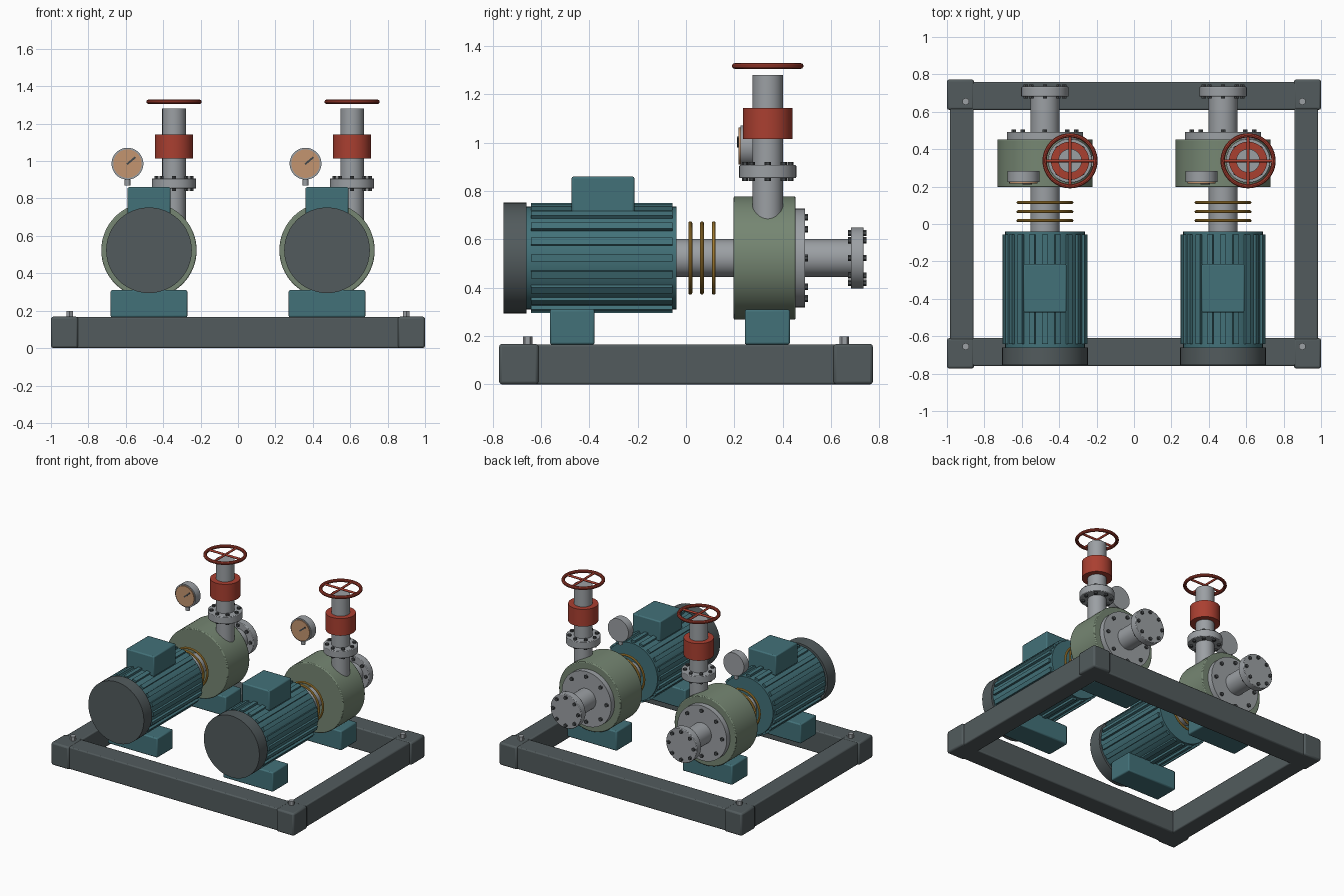
import bpy, bmesh
from math import pi, radians, sin, cos
from mathutils import Matrix, Vector

if "Cube" in bpy.data.objects:
    bpy.data.objects.remove(bpy.data.objects["Cube"])


def material(name, rgb):
    m = bpy.data.materials.new(name)
    m.diffuse_color = (*rgb, 1)
    m.use_nodes = True
    m.node_tree.nodes["Principled BSDF"].inputs["Base Color"].default_value = m.diffuse_color
    return m


IRON = material("dark_iron", (.085, .105, .11))
TEAL = material("teal_paint", (.055, .165, .19))
GREEN = material("green_casting", (.18, .24, .17))
STEEL = material("steel", (.33, .35, .37))
BOLT = material("bolt_steel", (.06, .066, .07))
RED = material("red_paint", (.4, .05, .03))
GOLD = material("yellow_guard", (.6, .33, .05))
TAN = material("gauge_face", (.55, .3, .16))

AXES = {"x": Matrix.Rotation(pi / 2, 4, "Y"), "y": Matrix.Rotation(-pi / 2, 4, "X"),
        "z": Matrix.Identity(4)}


def finish(name, bm, loc, mat, bevel=0):
    me = bpy.data.meshes.new(name)
    bm.to_mesh(me)
    bm.free()
    me.materials.append(mat)
    me.shade_smooth()
    me.set_sharp_from_angle(angle=radians(32))
    ob = bpy.data.objects.new(name, me)
    ob.location = loc
    bpy.context.collection.objects.link(ob)
    if bevel:
        b = ob.modifiers.new("Bevel", "BEVEL")
        b.width, b.segments, b.limit_method = bevel, 2, "ANGLE"
    return ob


def box(name, x, y, z, mat, bevel=.008):
    """Box from (min, max) pairs."""
    bm = bmesh.new()
    bmesh.ops.create_cube(bm, size=1)
    bmesh.ops.scale(bm, verts=bm.verts, vec=(x[1] - x[0], y[1] - y[0], z[1] - z[0]))
    return finish(name, bm, (sum(x) / 2, sum(y) / 2, sum(z) / 2), mat, bevel)


def add_cyl(bm, r, a, b, axis="z", segs=48, pre=Matrix.Identity(4)):
    bmesh.ops.create_cone(bm, cap_ends=True, segments=segs, radius1=r, radius2=r, depth=b - a,
                          matrix=AXES[axis] @ Matrix.Translation((0, 0, (a + b) / 2)) @ pre)


def cyl(name, loc, r, a, b, axis, mat, bevel=0, segs=48):
    """Cylinder running from a to b along an axis through loc."""
    bm = bmesh.new()
    add_cyl(bm, r, a, b, axis, segs)
    return finish(name, bm, loc, mat, bevel)


def bolt_ring(name, loc, ring, r, a, b, axis, count=8):
    bm = bmesh.new()
    for i in range(count):
        t = 2 * pi * i / count
        add_cyl(bm, r, a, b, axis, 6, Matrix.Translation((ring * cos(t), ring * sin(t), 0)))
    return finish(name, bm, loc, BOLT)


def torus(name, loc, R, r, axis, mat, segs=48, sides=10):
    bm = bmesh.new()
    circle = bmesh.ops.create_circle(bm, segments=sides, radius=r,
                                     matrix=Matrix.Translation((R, 0, 0)) @ AXES["y"])
    bmesh.ops.spin(bm, geom=bm.edges[:], cent=(0, 0, 0), axis=(0, 0, 1),
                   angle=2 * pi, steps=segs, use_merge=True)
    bmesh.ops.remove_doubles(bm, verts=bm.verts, dist=1e-4)
    bmesh.ops.recalc_face_normals(bm, faces=bm.faces)
    bm.transform(AXES[axis])
    return finish(name, bm, loc, mat)


def motor_fins(name, loc, count=20):
    bm = bmesh.new()
    for i in range(count):
        bmesh.ops.create_cube(bm, size=1, matrix=Matrix.Rotation(2 * pi * i / count, 4, "Y")
                              @ Matrix.Translation((.208, 0, 0))
                              @ Matrix.Diagonal((.04, .585, .03, 1)))
    return finish(name, bm, loc, TEAL)


# skid frame: beams, corner blocks and anchor bolts
for s, side in ((-1, "front"), (1, "back")):
    box(f"{side}_beam", (-.98, .98), sorted((s * .61, s * .76)), (0, .165), IRON)
for s, side in ((-1, "left"), (1, "right")):
    box(f"{side}_beam", sorted((s * .857, s * .985)), (-.75, .75), (0, .165), IRON)
    for t, end in ((-1, "front"), (1, "back")):
        box(f"{end}_{side}_corner", sorted((s * .855, s)), sorted((t * .61, t * .773)),
            (0, .168), IRON, .012)
        cyl(f"{end}_{side}_anchor_bolt", (s * .9, t * .655, 0), .02, .15, .198, "z", STEEL, segs=6)


def pump_unit(cx, tag):
    c = (cx, 0, .523)
    n = lambda part: f"{tag}_{part}"
    # motor
    cyl(n("motor_end_cap"), c, .229, -.755, -.66, "y", IRON)
    cyl(n("motor_body"), c, .213, -.665, -.04, "y", TEAL)
    motor_fins(n("motor_fins"), (cx, -.348, .523))
    box(n("junction_box"), (cx - .115, cx + .115), (-.473, -.213), (.71, .86), TEAL)
    # feet
    for part, y in (("motor_foot", (-.563, -.378)), ("pump_foot", (.243, .43))):
        box(n(part), (cx - .205, cx + .205), y, (.165, .31), TEAL)
    # shaft and coupling guard rings
    cyl(n("shaft_housing"), c, .078, -.05, .21, "y", STEEL)
    for i, y in enumerate((.018, .066, .115)):
        torus(n(f"guard_ring_{i + 1}"), (cx, y, .523), .144, .008, "y", GOLD)
    # casing and suction side
    cyl(n("pump_casing"), c, .255, .197, .453, "y", GREEN, .006, 64)
    cyl(n("casing_cover"), c, .204, .44, .492, "y", STEEL)
    bolt_ring(n("cover_bolts"), c, .168, .014, .48, .504, "y")
    cyl(n("suction_pipe"), c, .078, .48, .7, "y", STEEL)
    cyl(n("suction_flange"), c, .127, .682, .734, "y", STEEL, .004)
    bolt_ring(n("suction_flange_bolts"), c, .103, .013, .67, .746, "y")
    # discharge side with valve
    d = (cx + .134, .338, 0)
    cyl(n("discharge_pipe"), d, .063, .6, 1.28, "z", STEEL)
    cyl(n("discharge_flange"), d, .118, .853, .907, "z", STEEL, .004)
    bolt_ring(n("discharge_flange_bolts"), d, .094, .013, .841, .919, "z")
    cyl(n("valve_body"), d, .102, 1.015, 1.143, "z", RED)
    w = (d[0], d[1], 1.317)
    torus(n("handwheel_rim"), w, .136, .012, "z", RED)
    for axis in "xy":
        cyl(n(f"handwheel_spoke_{axis}"), w, .008, -.136, .136, axis, RED, segs=12)
    # pressure gauge
    g = (cx - .115, 0, .986)
    cyl(n("gauge_case"), g, .085, .225, .283, "y", STEEL)
    cyl(n("gauge_face"), g, .076, .217, .23, "y", TAN)
    cyl(n("gauge_stem"), (g[0], .254, .986), .015, -.116, -.07, "z", STEEL, segs=16)
    needle = box(n("gauge_needle"), (-.004, .054), (-.003, .003), (-.005, .005), BOLT, 0)
    needle.rotation_euler.y = radians(-40)
    needle.location = Vector((g[0] + .02, .214, g[2] + .016))


pump_unit(-.476, "left")
pump_unit(.476, "right")
